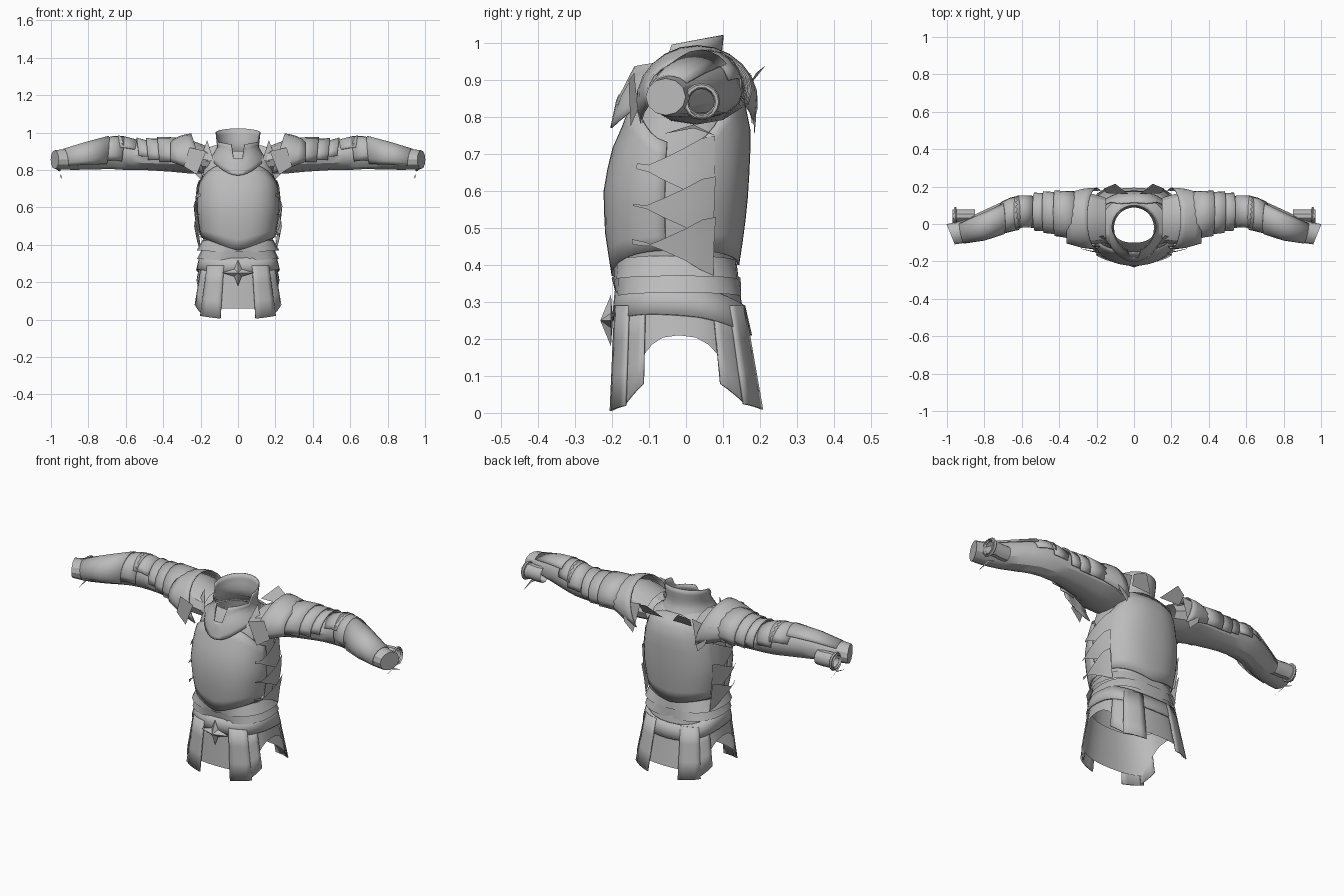
import bpy, bmesh, math
from math import sin, cos, pi, radians
from mathutils import Vector

if "Cube" in bpy.data.objects:
    bpy.data.objects.remove(bpy.data.objects["Cube"])

steel = bpy.data.materials.new("grey steel")
steel.use_nodes = True
steel.diffuse_color = (0.5, 0.5, 0.5, 1)
steel.node_tree.nodes["Principled BSDF"].inputs["Base Color"].default_value = (0.5, 0.5, 0.5, 1)


def finish(name, bm, mirror=False, thick=0.0, angle=35):
    bmesh.ops.remove_doubles(bm, verts=bm.verts, dist=0.0005)
    bmesh.ops.recalc_face_normals(bm, faces=bm.faces)
    me = bpy.data.meshes.new(name)
    bm.to_mesh(me)
    bm.free()
    me.materials.append(steel)
    ob = bpy.data.objects.new(name, me)
    bpy.context.collection.objects.link(ob)
    bpy.ops.object.select_all(action='DESELECT')
    ob.select_set(True)
    bpy.context.view_layer.objects.active = ob
    bpy.ops.object.shade_smooth_by_angle(angle=radians(angle))
    if thick:
        ob.modifiers.new("thickness", 'SOLIDIFY').thickness = thick
    if mirror:
        mod = ob.modifiers.new("mirror", 'MIRROR')
        mod.use_mirror_merge = False
    return ob


def sheet(name, f, nu, nv, cap=False, **kw):
    """Grid of quads through f(u, v), with u and v from 0 to 1."""
    bm = bmesh.new()
    rows = [[bm.verts.new(f(i / nu, j / nv)) for i in range(nu + 1)] for j in range(nv + 1)]
    for a, b in zip(rows, rows[1:]):
        for i in range(nu):
            bm.faces.new((a[i], a[i + 1], b[i + 1], b[i]))
    if cap:
        bm.faces.new(rows[-1][:-1])
    return finish(name, bm, **kw)


def plate(name, pts, **kw):
    bm = bmesh.new()
    bm.faces.new([bm.verts.new(p) for p in pts])
    return finish(name, bm, **kw)


def sample(table, t):
    """Linear interpolation of table rows keyed by their first entry."""
    t = min(max(t, table[0][0]), table[-1][0])
    for a, b in zip(table, table[1:]):
        if t <= b[0]:
            k = (t - a[0]) / (b[0] - a[0])
            return [p + (q - p) * k for p, q in zip(a[1:], b[1:])]


def mix(a, b, t):
    return a + (b - a) * t


# Torso: height, half width, front y, back y
BODY = [(0.26, 0.2, -0.18, 0.155), (0.34, 0.18, -0.185, 0.14), (0.4, 0.18, -0.195, 0.13),
        (0.5, 0.2, -0.21, 0.145), (0.6, 0.213, -0.212, 0.155), (0.7, 0.205, -0.195, 0.16),
        (0.78, 0.19, -0.16, 0.16), (0.86, 0.17, -0.13, 0.14), (0.9, 0.11, -0.1, 0.09)]


def body(a, z, off=0.0):
    hw, yf, yb = sample(BODY, z)
    yc = -0.02
    s, c = sin(a), cos(a)
    x = math.copysign(abs(s) ** 0.85, s) * (hw + off)
    d = (yc - yf if c > 0 else yb - yc) + off
    return Vector((x, yc - math.copysign(abs(c) ** 0.8, c) * d, z))


def shell(name, a0, a1, bottom, top, off, nu=20, nv=8, **kw):
    def f(u, v):
        a = mix(a0, a1, u)
        return body(a, mix(bottom(a), top(a), v), off)
    return sheet(name, f, nu, nv, **kw)


sheet("padded_torso", lambda u, v: body(u * 2 * pi, mix(0.27, 0.9, v)), 32, 14)

# Breastplate with a low centre crease, and backplate, both cut away for the arms
shell("breastplate", -1.45, 1.45, lambda a: 0.37 + 0.07 * abs(sin(a)),
      lambda a: 0.83 - 0.1 * abs(sin(a)) ** 4, 0.011, thick=0.006)
shell("backplate", pi - 1.4, pi + 1.4, lambda a: 0.4 + 0.04 * abs(sin(a)),
      lambda a: 0.89 - 0.17 * abs(sin(a)) ** 4, 0.014, thick=0.006)

# Ragged side plates under the arms
for i, (z, h, off) in enumerate([(0.42, 0.07, 0.035), (0.51, 0.09, 0.025), (0.61, 0.1, 0.018)]):
    shell(f"side_plate_{i}", 1.05, 2.0, lambda a: z - 0.05 * cos(a * 3), lambda a: z + h + 0.04 * sin(a * 4),
          off, nu=5, nv=2, mirror=True)

# Waist lames, each flaring towards its lower edge
for i, (z0, z1, o0, o1) in enumerate([(0.355, 0.41, 0.04, 0.005), (0.31, 0.365, 0.035, 0.012)]):
    sheet(f"waist_lame_{i}", lambda u, v: body(u * 2 * pi, mix(z0, z1, v) + 0.015 * abs(sin(u * 2 * pi)),
          mix(o0 * abs(sin(u * 2 * pi)), o1, v)), 24, 1)


# Skirt: flaring cone, arched up at the hips
def skirt(a, z, off=0.0):
    t = (0.33 - z) / 0.33
    s, c = sin(a), cos(a)
    hw = 0.2 + 0.06 * t + off
    d = (0.165 + 0.015 * t if c > 0 else 0.165 + 0.06 * t) + off
    return Vector((math.copysign(abs(s) ** 0.85, s) * hw, -0.02 - math.copysign(abs(c) ** 0.75, c) * d, z))


def hem(a):
    s = abs(sin(a))
    return 0.06 if s < 0.7 else 0.06 + 0.15 * (s - 0.7) / 0.3


sheet("skirt", lambda u, v: skirt(u * 2 * pi, mix(hem(u * 2 * pi), 0.33, v)), 40, 4)
sheet("belt", lambda u, v: skirt(u * 2 * pi, 0.23 + 0.035 * sin(u * 2 * pi) ** 2 + 0.02 * cos(u * 2 * pi)
      + 0.08 * v, 0.012 - 0.004 * v), 32, 2, thick=0.008)

# Hanging tassets: start angle, end angle, inner hem, outer hem, offset
for name, a0, a1, h0, h1, off in [("front_tasset", 0.29, 0.8, 0.005, 0.02, 0.013),
                                  ("front_side_tasset", 0.72, 1.13, 0.02, 0.08, 0.007),
                                  ("rear_tasset", pi - 0.29, pi - 0.8, 0.01, 0.025, 0.013),
                                  ("rear_side_tasset", pi - 0.72, pi - 1.13, 0.025, 0.08, 0.007)]:
    sheet(name, lambda u, v: skirt(mix(a0, a1, u), mix(mix(h0, h1, u), 0.29, v), off),
          4, 3, mirror=True, thick=0.006)

# Star buckle
bm = bmesh.new()
rim = []
for k in range(8):
    a = k * pi / 4
    r = 0.028 if k % 2 else (0.085 if k % 4 == 0 else 0.07)
    rim.append(bm.verts.new((r * cos(a), -0.203, 0.25 + r * sin(a))))
for y in (-0.232, -0.198):
    tip = bm.verts.new((0, y, 0.25))
    for k in range(8):
        bm.faces.new((rim[k], rim[(k + 1) % 8], tip))
finish("star_buckle", bm, angle=10)


# Gorget: flared base with a front point, narrow neck and sloping notched rim
def gorget(u, v):
    a = u * 2 * pi
    front = max(cos(a), 0)
    s = abs(sin(a))
    top = 1.0 - 0.022 * cos(a)
    if cos(a) > 0.3:
        top = 0.86 if s < 0.2 else 0.93 + 0.02 * s
    low = 0.85 - 0.08 * front ** 3
    z = mix(low, top, v)
    r = sample([(0.77, 0.165), (0.85, 0.148), (0.92, 0.106), (0.97, 0.112), (1.03, 0.118)], z)[0]
    return Vector((r * sin(a), -0.02 - cos(a) * (r + 0.015 * front), z))


sheet("gorget", gorget, 40, 6, thick=0.005)

# Arm: x, centre y, half depth, centre z, half height
ARM = [(0.15, 0.02, 0.12, 0.85, 0.07), (0.25, 0.03, 0.14, 0.87, 0.09), (0.35, 0.05, 0.11, 0.875, 0.085),
       (0.5, 0.065, 0.09, 0.875, 0.075), (0.6, 0.065, 0.08, 0.885, 0.085), (0.68, 0.045, 0.085, 0.89, 0.085),
       (0.8, -0.005, 0.075, 0.875, 0.073), (0.9, -0.04, 0.058, 0.858, 0.058), (0.98, -0.055, 0.054, 0.855, 0.05)]


def arm(a, x, off=0.0):
    yc, ry, zc, rz = sample(ARM, x)
    y = (ry + off) * sin(a)
    lean = 0.4 * max(0, x - 0.7) / 0.28
    return Vector((x + y * lean, yc + y, zc + (rz + off) * cos(a)))


sheet("arm", lambda u, v: arm(u * 2 * pi, mix(0.15, 0.98, v)), 12, 16, cap=True, mirror=True, angle=30)

# Overlapping arm plates: x range, arc range, offset at each end
LAMES = [("upper_lame", 0.32, 0.42, -1.9, 2.0, 0.012, 0.022), ("middle_lame", 0.4, 0.48, -1.8, 2.0, 0.01, 0.02),
         ("lower_lame", 0.46, 0.53, -1.6, 1.9, 0.006, 0.016), ("elbow_upper_plate", 0.55, 0.63, -1.2, 1.7, 0.004, 0.012),
         ("elbow_lower_plate", 0.62, 0.71, -2.0, 1.4, 0.012, 0.004), ("forearm_plate", 0.7, 0.92, -2.2, 0.9, 0.01, 0.003)]
for name, x0, x1, a0, a1, o0, o1 in LAMES:
    def lame(u, v):
        bulge = 0.012 * sin(u * pi)
        return arm(mix(a0, a1, u), mix(x0, x1, v) + bulge * (2 * v - 1), mix(o0, o1, v))
    sheet(name, lame, 10, 2, mirror=True, thick=0.005)


# Pauldron: large dome whose inner edge stands up beside the neck
def pauldron(u, v):
    a = mix(-1.95, 1.95, u)
    x = mix(0.2 + 0.05 * cos(a), 0.36, v)
    r = sample([(0, 0.165, 0.155), (0.4, 0.163, 0.135), (1, 0.135, 0.085)], v)
    return Vector((x, 0.03 + r[0] * sin(a), 0.84 + 0.035 * v + r[1] * cos(a)))


sheet("pauldron", pauldron, 14, 4, mirror=True, thick=0.006)

# Pointed flaps below the pauldron, and shoulder strap fins
plate("pauldron_front_flap", [(0.17, -0.155, 0.9), (0.26, -0.14, 0.92), (0.29, -0.13, 0.82), (0.22, -0.15, 0.775)], mirror=True)
plate("pauldron_rear_flap", [(0.16, 0.175, 0.92), (0.28, 0.18, 0.9), (0.25, 0.19, 0.8), (0.2, 0.185, 0.75)], mirror=True)
plate("front_strap_fin", [(0.13, -0.11, 0.85), (0.2, -0.09, 0.84), (0.19, -0.07, 0.89), (0.165, -0.06, 0.96)], mirror=True)
plate("rear_strap_fin", [(0.03, 0.16, 0.87), (0.15, 0.165, 0.87), (0.16, 0.19, 0.92), (0.1, 0.215, 0.94)], mirror=True)

# Wrist strap bundle behind the cuff, with a loose strap end
sheet("wrist_bundle", lambda u, v: (mix(0.85, 0.97, v), 0.042 + 0.036 * cos(u * 2 * pi),
      0.842 + 0.042 * sin(u * 2 * pi) - 0.008 * sin(v * 9)), 10, 3, mirror=True)
bpy.ops.mesh.primitive_torus_add(location=(0.955, 0.042, 0.842), rotation=(0, pi / 2, 0), major_radius=0.042,
                                 minor_radius=0.008, major_segments=16, minor_segments=6)
ring = bpy.context.object
ring.name = "wrist_ring"
ring.data.materials.append(steel)
ring.data.transform(ring.matrix_world)
ring.matrix_world.identity()
ring.modifiers.new("mirror", 'MIRROR')
plate("loose_strap", [(0.945, -0.06, 0.755), (0.95, 0.02, 0.78), (0.95, 0.08, 0.75), (0.945, 0.02, 0.77)], mirror=True)
